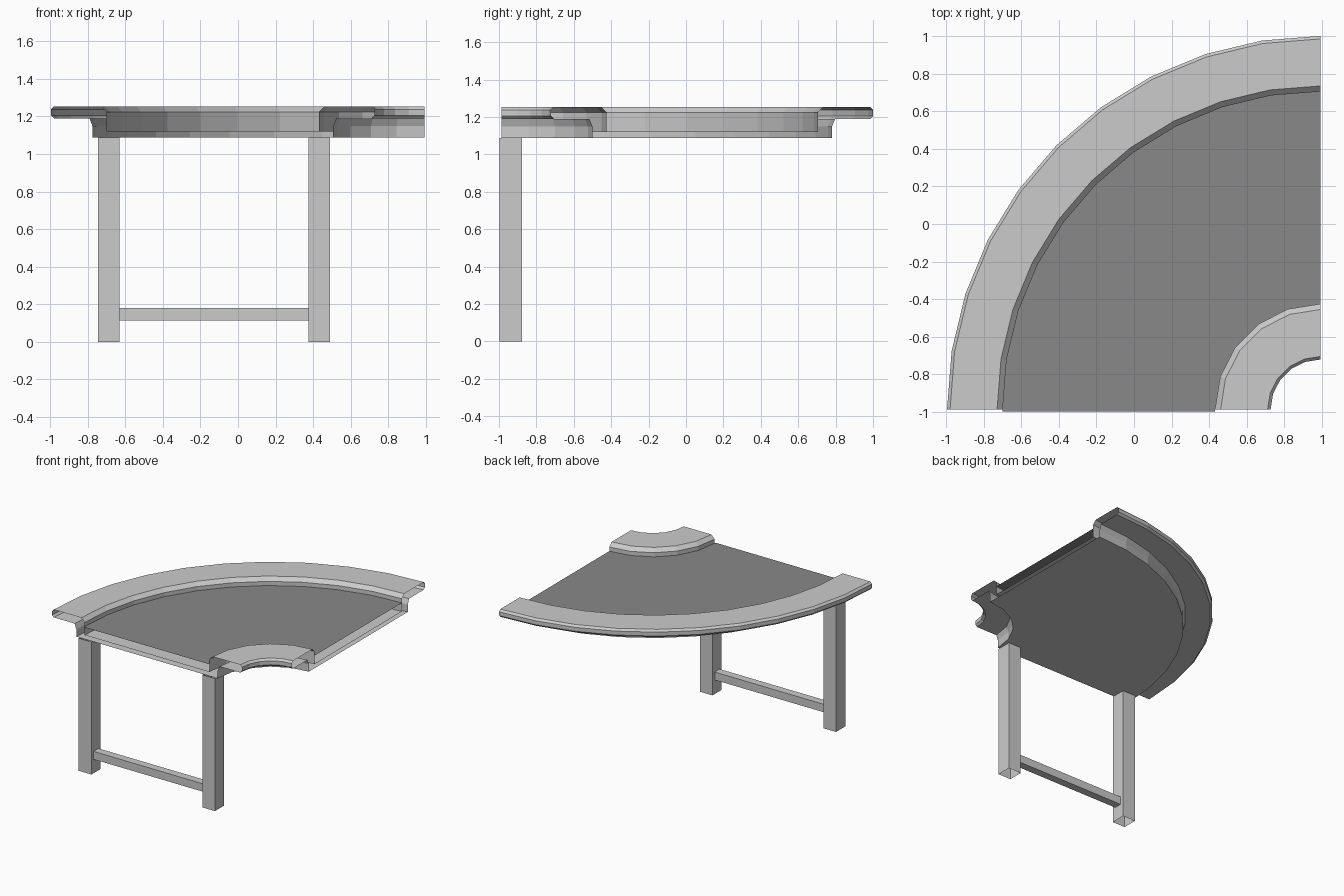
import bpy, bmesh
from math import pi, cos, sin

if "Cube" in bpy.data.objects:
    bpy.data.objects.remove(bpy.data.objects["Cube"])

CX, CY = 0.993, -0.987          # centre of the quarter turn
R_OUT, R_IN = 1.692, 0.562      # belt-side walls of the two rails
WALL = 0.075                    # rail body thickness
N_OUT, N_IN = 10, 5             # arc segments
Z_BOT, Z_TRAY, Z_BELT = 1.087, 1.12, 1.19


def make(name, verts, faces):
    me = bpy.data.meshes.new(name)
    me.from_pydata(verts, [], faces)
    me.update()
    ob = bpy.data.objects.new(name, me)
    bpy.context.collection.objects.link(ob)
    return ob


def arc(r, n, z):
    return [(CX + r * cos(pi / 2 + pi / 2 * i / n),
             CY + r * sin(pi / 2 + pi / 2 * i / n), z) for i in range(n + 1)]


# Rail section: (distance away from the belt, height), open at the ends
SECTION = [(0.0, Z_TRAY), (0.0, 1.224), (0.03, 1.254), (0.28, 1.254),
           (0.296, 1.238), (0.296, 1.206), (0.28, 1.19), (0.092, 1.19),
           (WALL, 1.148), (WALL, Z_BOT)]


def rail(name, r0, side, n):
    verts, faces = [], []
    for d, z in SECTION:
        verts += arc(r0 + side * d, n, z)
    for j in range(len(SECTION) - 1):
        for i in range(n):
            a = j * (n + 1) + i
            b = a + n + 1
            f = (a, a + 1, b + 1, b)
            faces.append(f if side < 0 else f[::-1])
    make(name, verts, faces)


rail("outer_rail", R_OUT, 1, N_OUT)
rail("inner_rail", R_IN, -1, N_IN)


def sector(name, r_in, r_out, z, up, lip=0.0):
    outer, inner = arc(r_out, N_OUT, z), arc(r_in, N_IN, z)
    pts = outer
    if lip:
        pts = pts + [(p[0], p[1] - lip, z) for p in (outer[-1], inner[-1])]
    pts = pts + inner[::-1]
    ids = list(range(len(pts)))
    return make(name, pts, [ids if up else ids[::-1]])


# Belt surface, tray floor below it and tray underside
belt = sector("belt", R_IN, R_OUT, Z_BELT, True, lip=0.012)
mat = bpy.data.materials.new("belt_grey")
mat.diffuse_color = (0.25, 0.25, 0.25, 1)
mat.use_nodes = True
mat.node_tree.nodes["Principled BSDF"].inputs["Base Color"].default_value = mat.diffuse_color
belt.data.materials.append(mat)
sector("tray_floor", R_IN, R_OUT, Z_TRAY, True)
sector("tray_underside", R_IN - WALL, R_OUT + WALL, Z_BOT, False)


def tube(name, lo, hi, axis):
    """Box with the two faces across the given axis left open."""
    bm = bmesh.new()
    bmesh.ops.create_cube(bm, size=1)
    for v in bm.verts:
        for k in range(3):
            v.co[k] = lo[k] if v.co[k] < 0 else hi[k]
    bm.normal_update()
    ends = [f for f in bm.faces if abs(f.normal[axis]) > 0.9]
    bmesh.ops.delete(bm, geom=ends, context='FACES_ONLY')
    ob = make(name, [], [])
    bm.to_mesh(ob.data)
    bm.free()


# Front stand: two legs and a cross bar
for name, x in (("left_leg", -0.745), ("right_leg", 0.375)):
    tube(name, (x, -0.998, 0), (x + 0.115, -0.878, Z_BOT), 2)
tube("cross_bar", (-0.63, -0.972, 0.115), (0.375, -0.908, 0.18), 0)
